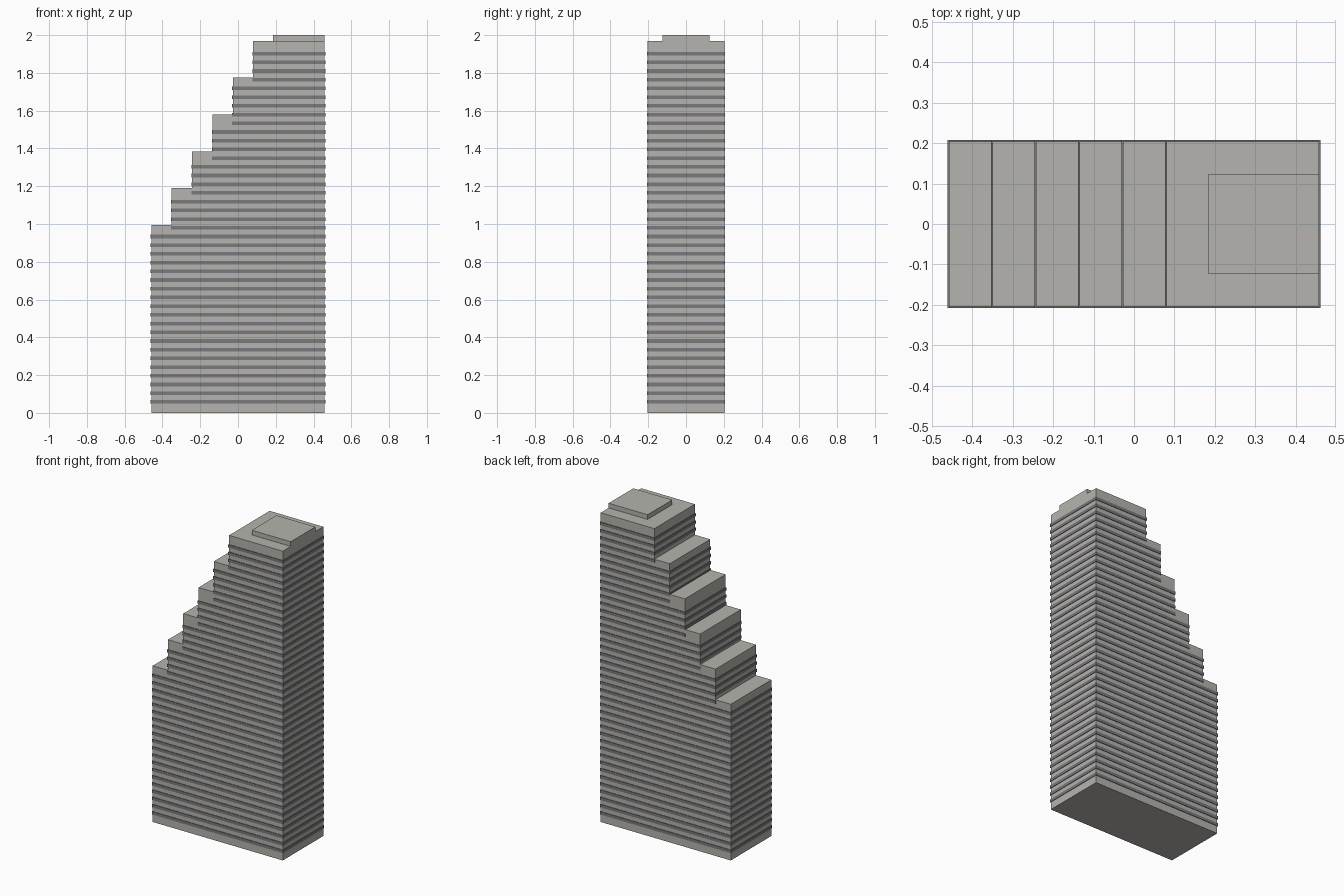
import bpy
import bmesh

cube = bpy.data.objects.get("Cube")
if cube:
    bpy.data.objects.remove(cube, do_unlink=True)


def make_material(name, color):
    mat = bpy.data.materials.new(name)
    mat.use_nodes = True
    mat.diffuse_color = color
    mat.node_tree.nodes["Principled BSDF"].inputs["Base Color"].default_value = color
    return mat


def add_box(bm, x0, x1, half_y, z0, z1):
    result = bmesh.ops.create_cube(bm, size=1)
    for v in result["verts"]:
        v.co.x = x1 if v.co.x > 0 else x0
        v.co.y = half_y if v.co.y > 0 else -half_y
        v.co.z = z1 if v.co.z > 0 else z0


def finish(name, bm, mat):
    bmesh.ops.recalc_face_normals(bm, faces=bm.faces)
    mesh = bpy.data.meshes.new(name)
    bm.to_mesh(mesh)
    bm.free()
    mesh.materials.append(mat)
    obj = bpy.data.objects.new(name, mesh)
    bpy.context.collection.objects.link(obj)
    return obj


stone = make_material("pale stone", (0.46, 0.455, 0.425, 1))
glass = make_material("dark grey band", (0.195, 0.195, 0.205, 1))

HALF_X, HALF_Y = 0.4585, 0.204
STEPS, STEP_X, STEP_Z = 6, 0.1077, 0.195
FIRST_TOP = 0.995
steps = [(-HALF_X + i * STEP_X, FIRST_TOP + i * STEP_Z) for i in range(STEPS)]
roof = steps[-1][1]

# Stepped tower body: side profile extruded through its depth
profile = [(-HALF_X, 0)]
for i, (x, top) in enumerate(steps):
    next_x = steps[i + 1][0] if i + 1 < STEPS else HALF_X
    profile += [(x, top), (next_x, top)]
profile.append((HALF_X, 0))
bm = bmesh.new()
face = bm.faces.new([bm.verts.new((x, -HALF_Y, z)) for x, z in profile])
extruded = bmesh.ops.extrude_face_region(bm, geom=[face])
for item in extruded["geom"]:
    if isinstance(item, bmesh.types.BMVert):
        item.co.y = HALF_Y
finish("tower_body", bm, stone)

# Floor bands: slightly proud of the walls, leaving a plain crown on each step
PROUD, THICK, CROWN = 0.0035, 0.019, 0.053
bm = bmesh.new()
for i in range(41):
    z = 0.058 + i * 0.0461
    left = min(x for x, top in steps if top - z > CROWN)
    add_box(bm, left - PROUD, HALF_X + PROUD, HALF_Y + PROUD,
            z - THICK / 2, z + THICK / 2)
finish("floor_bands", bm, glass)

# Low rooftop block, flush with the tall end wall
bm = bmesh.new()
add_box(bm, 0.184, HALF_X, 0.124, roof, 2.0)
finish("roof_block", bm, stone)
